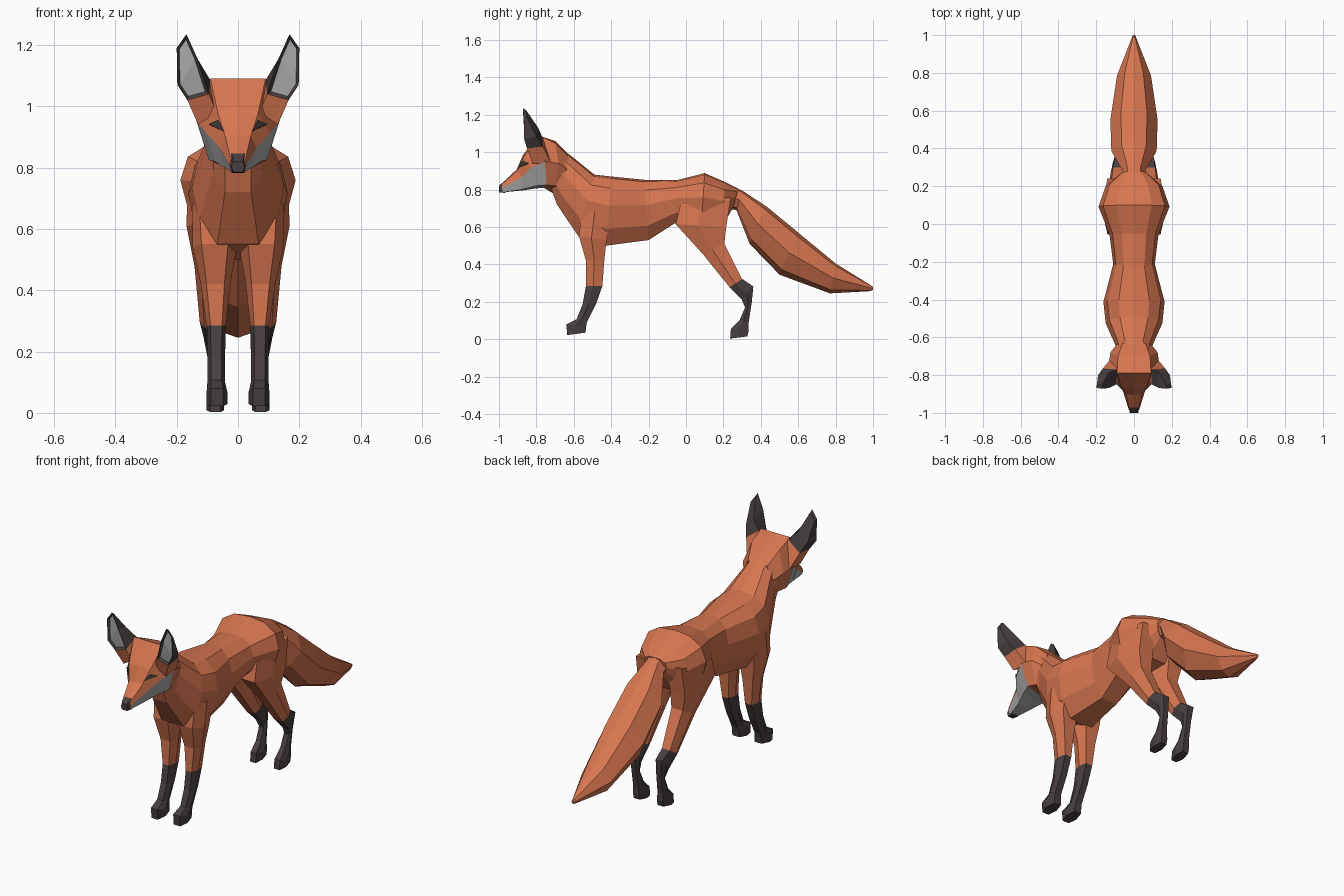
import bpy, bmesh
from mathutils import Vector


def material(name, rgb):
    m = bpy.data.materials.new(name)
    m.diffuse_color = (*rgb, 1)
    return m


MATS = [material("orange_fur", (0.68, 0.18, 0.08)),
        material("dark_fur", (0.065, 0.05, 0.05)),
        material("pale_fur", (0.42, 0.42, 0.42))]
ORANGE, DARK, PALE = 0, 1, 2


def skin(name, rings, paint=lambda seg, side: ORANGE, caps=(ORANGE, ORANGE), mirror=False, edit=None):
    """Bridge closed rings of points into a capped, flat shaded solid."""
    bm = bmesh.new()
    loops = [[bm.verts.new(p) for p in ring] for ring in rings]
    n = len(loops[0])
    for s, (a, b) in enumerate(zip(loops, loops[1:])):
        for i in range(n):
            j = (i + 1) % n
            bm.faces.new((a[i], a[j], b[j], b[i])).material_index = paint(s, i)
    for loop, mat in zip((loops[0], loops[-1]), caps):
        bm.faces.new(loop).material_index = mat
    bmesh.ops.recalc_face_normals(bm, faces=bm.faces[:])
    if edit:
        edit(bm)
    mesh = bpy.data.meshes.new(name)
    bm.to_mesh(mesh)
    bm.free()
    for m in MATS:
        mesh.materials.append(m)
    ob = bpy.data.objects.new(name, mesh)
    bpy.context.collection.objects.link(ob)
    if mirror:
        ob.modifiers.new("mirror", 'MIRROR')
    return ob


def ring(profile, a, b, x0, x1):
    """Cross-section spanning (y, z) points a to b and x0 to x1."""
    a, b = Vector(a), Vector(b)
    out = []
    for u, t in profile:
        p = a.lerp(b, t)
        out.append(((x0 + x1) / 2 + u * (x1 - x0) / 2, p.x, p.y))
    return out


def both_sides(half):
    """Complete a half outline across x = 0."""
    return half + [(-p[0], *p[1:]) for p in reversed(half) if p[0] > 1e-6]


# Torso and neck: top point, bottom point, half width
BODY = both_sides([(0, 0), (.5, .03), (.87, .17), (1, .42), (.85, .76), (.45, 1)])
torso = [((-.70, 1.045), (-.73, .83), .095), ((-.62, .985), (-.69, .72), .095),
         ((-.49, .88), (-.575, .55), .15), ((-.40, .87), (-.43, .50), .162),
         ((-.22, .852), (-.20, .53), .11), ((-.05, .85), (-.06, .62), .13),
         ((.10, .888), (.08, .58), .188), ((.21, .84), (.19, .60), .15),
         ((.28, .805), (.25, .70), .07)]
skin("body", [ring(BODY, a, b, -w, w) for a, b, w in torso])

# Tail
TAIL = both_sides([(0, 0), (.55, .08), (1, .48), (.6, .88), (0, 1)])
tail = [((.22, .83), (.22, .70), .065), ((.30, .795), (.27, .69), .062),
        ((.43, .71), (.34, .51), .12), ((.60, .57), (.50, .345), .125),
        ((.80, .405), (.77, .245), .09), ((.985, .29), (.985, .257), .012),
        ((1.0, .28), (1.0, .265), .006)]
skin("tail", [ring(TAIL, a, b, -w, w) for a, b, w in tail])

# Legs: front point, back point, inner x, outer x
LEG = [(-.6, 0), (.6, 0), (1, .45), (.65, 1), (-.65, 1), (-1, .5)]
front_leg = [((-.56, .68), (-.40, .68), .03, .15), ((-.572, .55), (-.425, .53), .004, .148),
             ((-.535, .42), (-.437, .42), .025, .122), ((-.535, .285), (-.447, .285), .04, .102),
             ((-.553, .187), (-.48, .19), .042, .1), ((-.585, .107), (-.53, .09), .042, .1),
             ((-.64, .08), (-.535, .06), .035, .102), ((-.635, .022), (-.537, .035), .035, .102)]
hind_leg = [((-.03, .72), (.24, .76), .03, .165), ((-.055, .615), (.215, .60), .03, .168),
            ((.09, .455), (.205, .51), .035, .142), ((.233, .278), (.30, .322), .048, .125),
            ((.297, .214), (.36, .283), .055, .112), ((.316, .17), (.352, .20), .055, .1),
            ((.286, .10), (.335, .09), .05, .1), ((.24, .055), (.335, .045), .045, .102),
            ((.236, .003), (.328, .015), .045, .102)]
for name, spec in (("front_leg", front_leg), ("hind_leg", hind_leg)):
    skin(name, [ring(LEG, *s) for s in spec], lambda s, i: DARK if s > 2 else ORANGE,
         (ORANGE, DARK), mirror=True)

# Head: half outlines from nose to nape, with pale cheeks and jaw
head = [[(0, -.985, .832), (.024, -.985, .828), (.027, -.985, .808), (.02, -.98, .785), (0, -.98, .785)],
        [(0, -.905, .908), (.042, -.90, .903), (.06, -.88, .865), (.045, -.88, .80), (0, -.88, .795)],
        [(0, -.872, .985), (.065, -.868, .975), (.105, -.83, .915), (.075, -.80, .82), (0, -.81, .805)],
        [(0, -.79, 1.09), (.09, -.79, 1.09), (.135, -.755, .95), (.095, -.745, .825), (0, -.76, .81)],
        [(0, -.70, 1.06), (.085, -.70, 1.05), (.125, -.68, .94), (.08, -.70, .82), (0, -.71, .78)],
        [(0, -.63, .99), (.06, -.63, .98), (.085, -.63, .90), (.06, -.66, .80), (0, -.67, .76)]]
skin("head", [both_sides(h) for h in head],
     lambda s, i: PALE if s < 3 and 2 <= i <= 5 else ORANGE)

# Nose
NOSE = [(-.7, 0), (.7, 0), (1, .5), (.7, 1), (-.7, 1), (-1, .5)]
skin("nose", [ring(NOSE, (-1, .82), (-1, .785), -.022, .022),
              ring(NOSE, (-.972, .846), (-.965, .782), -.029, .029)],
     lambda s, i: DARK, (DARK, DARK))

# Eyes
eye = [(.045, -.897, .918), (.096, -.846, .942), (.066, -.876, .955)]
skin("eye", [eye, [(x - .01, y + .03, z - .01) for x, y, z in eye]],
     lambda s, i: DARK, (DARK, DARK), mirror=True)

# Ears: rings from skull to tip, with a sunken pale front
ear = [[(.07, -.83, .98), (.13, -.82, .94), (.128, -.72, .94), (.07, -.74, 1.05)],
       [(.095, -.85, 1.04), (.165, -.85, 1.02), (.165, -.765, 1.03), (.09, -.77, 1.085)],
       [(.132, -.868, 1.155), (.198, -.865, 1.07), (.19, -.80, 1.085), (.135, -.79, 1.13)],
       [(.168, -.872, 1.235), (.20, -.868, 1.19), (.197, -.85, 1.185), (.17, -.855, 1.225)]]


def hollow(bm):
    bm.faces.ensure_lookup_table()
    front = [bm.faces[4], bm.faces[8]]
    bmesh.ops.inset_region(bm, faces=front, thickness=.009, depth=-.012, use_even_offset=True)
    for f in front:
        f.material_index = PALE


skin("ear", ear, lambda s, i: DARK if s else ORANGE, (ORANGE, DARK), mirror=True, edit=hollow)
